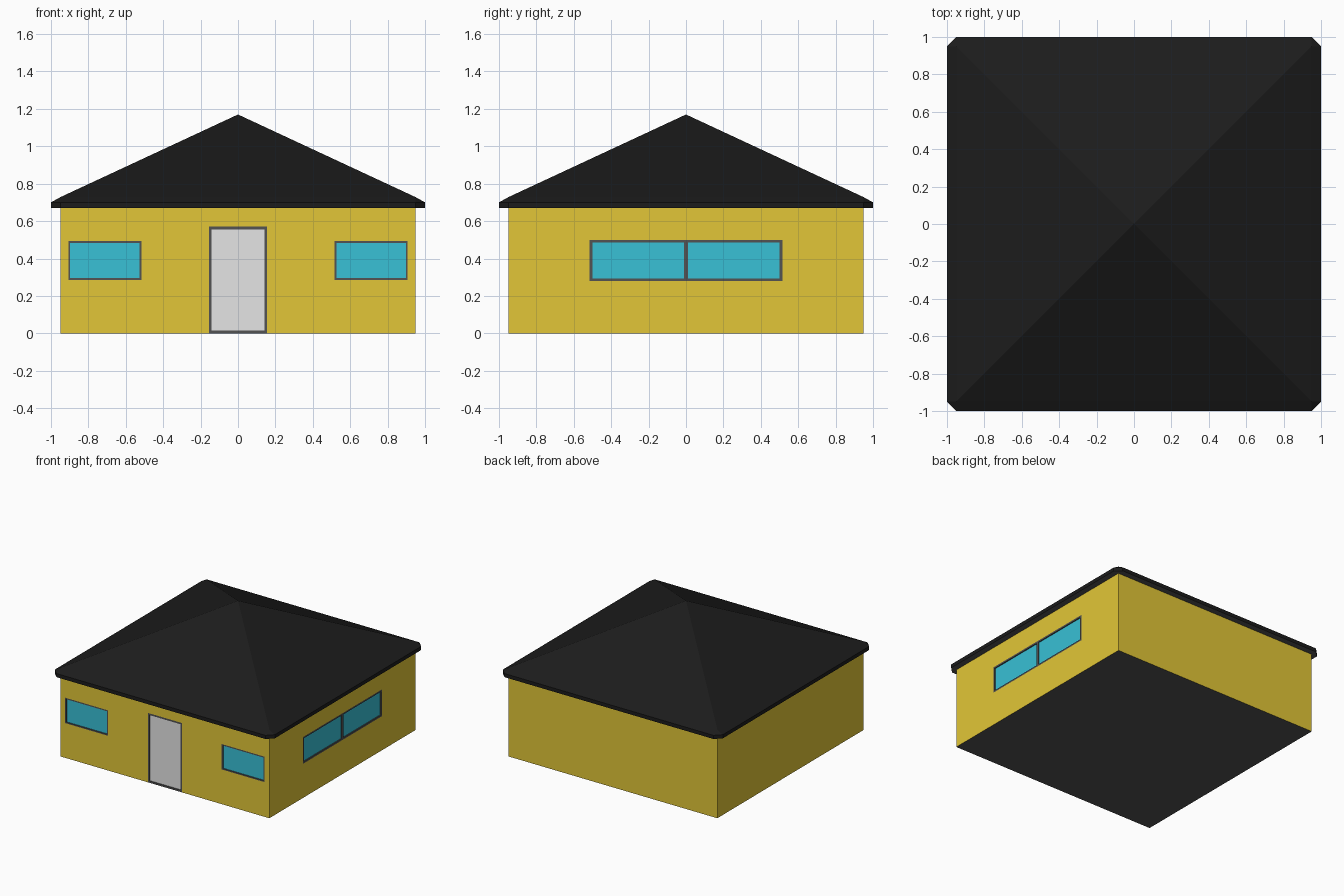
import bpy, bmesh
from mathutils import Vector

if "Cube" in bpy.data.objects:
    bpy.data.objects.remove(bpy.data.objects["Cube"])


def material(name, rgb):
    m = bpy.data.materials.new(name)
    m.diffuse_color = (*rgb, 1)
    m.use_nodes = True
    m.node_tree.nodes["Principled BSDF"].inputs["Base Color"].default_value = m.diffuse_color
    return m


YELLOW = material("yellow_wall", (0.76, 0.565, 0.038))
BLACK = material("black_roof", (0.0116, 0.0116, 0.0116))
GLASS = material("blue_glass", (0.04, 0.533, 0.672))
FRAME = material("grey_frame", (0.085, 0.085, 0.085))
DOOR = material("light_grey_door", (0.78, 0.78, 0.78))


def finish(name, bm, *mats):
    bmesh.ops.recalc_face_normals(bm, faces=bm.faces)
    me = bpy.data.meshes.new(name)
    bm.to_mesh(me)
    bm.free()
    for m in mats:
        me.materials.append(m)
    ob = bpy.data.objects.new(name, me)
    bpy.context.collection.objects.link(ob)
    return ob


def add_box(bm, lo, hi):
    lo, hi = Vector(lo), Vector(hi)
    for v in bmesh.ops.create_cube(bm, size=1)["verts"]:
        v.co = Vector(((lo + hi)[i] / 2 + v.co[i] * (hi - lo)[i] for i in range(3)))


W = 0.95          # half width of the walls
EAVE = 0.67       # underside of the roof


def wall_box(bm, side, a0, a1, z0, z1, d0, d1):
    """Box on a wall: a = along the wall, d = distance outward from its face."""
    if side == "front":
        add_box(bm, (a0, -W - d1, z0), (a1, -W - d0, z1))
    else:
        add_box(bm, (W + d0, a0, z0), (W + d1, a1, z1))


# Walls with a grey floor underneath
bm = bmesh.new()
add_box(bm, (-W, -W, 0), (W, W, EAVE + 0.01))
bm.normal_update()
for f in bm.faces:
    f.material_index = 1 if f.normal.z < -0.5 else 0
walls = finish("walls", bm, YELLOW, FRAME)

# Roof: eaves with clipped corners, a narrow sloped lip, then a pyramid
bm = bmesh.new()
c = 0.95
octagon = [(-c, -1), (c, -1), (1, -c), (1, c), (c, 1), (-c, 1), (-1, c), (-1, -c)]
low = [bm.verts.new((x, y, EAVE)) for x, y in octagon]
mid = [bm.verts.new((x, y, 0.70)) for x, y in octagon]
lip = [bm.verts.new((x, y, 0.728)) for x, y in [(-c, -c), (c, -c), (c, c), (-c, c)]]
apex = bm.verts.new((0, 0, 1.17))
bm.faces.new(low).material_index = 1     # grey soffit
for i in range(8):
    j = (i + 1) % 8
    bm.faces.new((low[i], low[j], mid[j], mid[i]))
for i in range(4):
    j = (i + 1) % 4
    bm.faces.new((mid[2 * i], mid[2 * i + 1], lip[j], lip[i]))
    bm.faces.new((mid[2 * i + 1], mid[(2 * i + 2) % 8], lip[j]))
    bm.faces.new((lip[i], lip[j], apex))
finish("roof", bm, BLACK, FRAME)

# Openings: side, extent along wall, height, number of panes, pane material
openings = [
    ("left_window", "front", -0.907, -0.517, 0.285, 0.494, 1, GLASS),
    ("right_window", "front", 0.517, 0.907, 0.285, 0.494, 1, GLASS),
    ("door", "front", -0.155, 0.155, 0.0, 0.57, 1, DOOR),
    ("side_window", "right", -0.515, 0.515, 0.28, 0.50, 2, GLASS),
]
DEPTH = 0.02
cut = bmesh.new()
for name, side, a0, a1, z0, z1, panes, mat in openings:
    T = 0.01 if mat == GLASS and side == "front" else 0.014     # frame width
    wall_box(cut, side, a0, a1, z0 - (0.05 if z0 == 0 else 0), z1, -DEPTH, 0.05)
    bm = bmesh.new()
    for s0, s1 in ((z0, z0 + T), (z1 - T, z1)):
        wall_box(bm, side, a0, a1, s0, s1, -DEPTH, 0)
    for k in range(panes + 1):
        a = a0 + T / 2 + (a1 - a0 - T) * k / panes
        h = T / 2 if k in (0, panes) else 0.011                 # wider centre bar
        wall_box(bm, side, a - h, a + h, z0 + T, z1 - T, -DEPTH, 0)
    finish(name + "_frame", bm, FRAME)
    bm = bmesh.new()
    wall_box(bm, side, a0 + 0.004, a1 - 0.004, z0 + 0.004, z1 - 0.004, -DEPTH, -0.008)
    finish(name + "_panel", bm, mat)

# Cut the recesses out of the walls
cutter = finish("opening_cutter", cut, YELLOW)
cutter.hide_render = True
mod = walls.modifiers.new("openings", "BOOLEAN")
mod.object = cutter
mod.solver = "EXACT"
